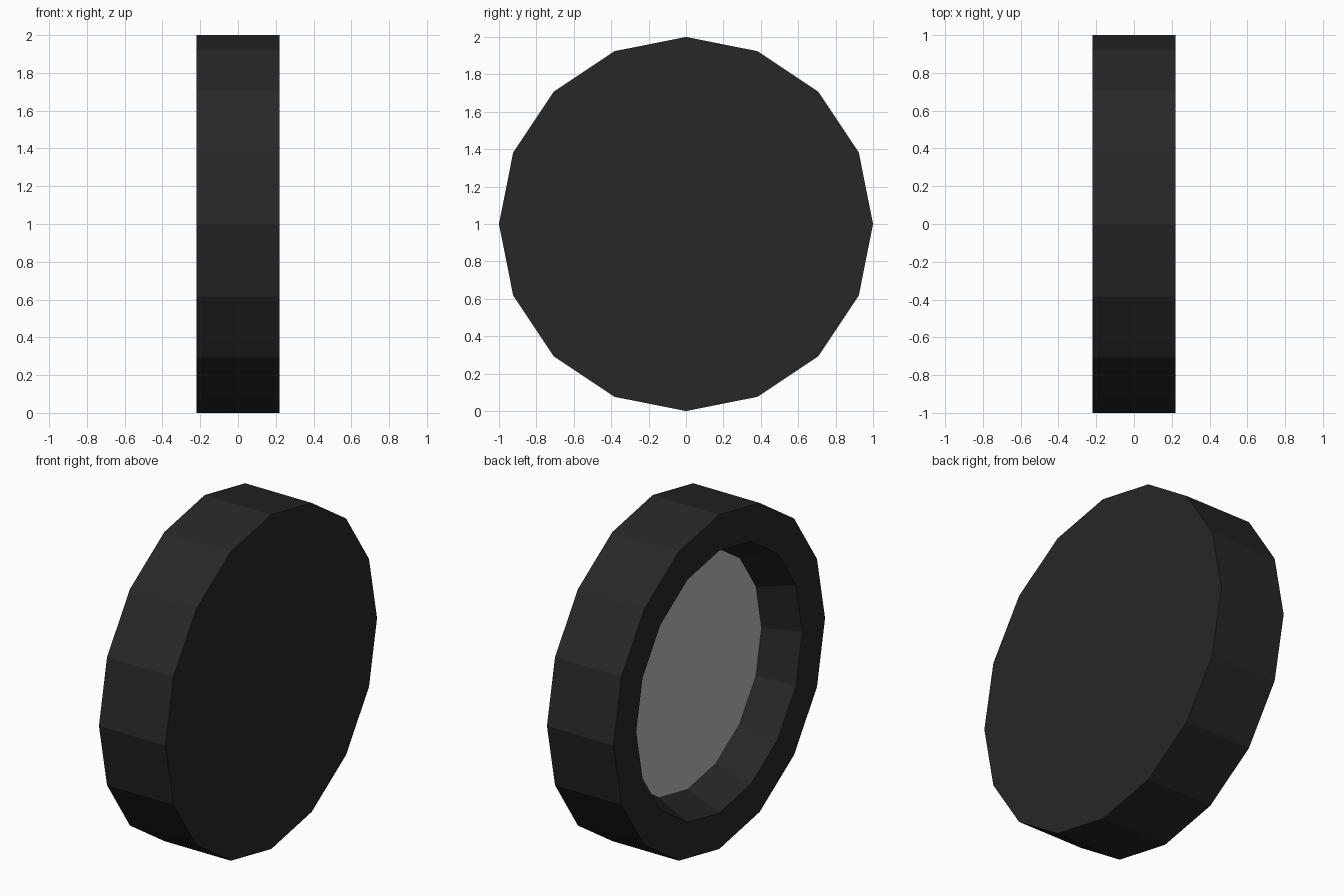
import bpy, bmesh, math
from mathutils import Vector

if "Cube" in bpy.data.objects:
    bpy.data.objects.remove(bpy.data.objects["Cube"])

SIDES = 16


def material(name, value):
    m = bpy.data.materials.new(name)
    m.diffuse_color = (value, value, value, 1.0)
    m.use_nodes = True
    m.node_tree.nodes["Principled BSDF"].inputs["Base Color"].default_value = m.diffuse_color
    return m


def lathe(name, profile, mat):
    """Revolve (x, radius) points about the x axis, capping both end rings."""
    bm = bmesh.new()
    rings = []
    for x, r in profile:
        angles = [2 * math.pi * i / SIDES for i in range(SIDES)]
        rings.append([bm.verts.new((x, r * math.cos(a), r * math.sin(a))) for a in angles])
    for a, b in zip(rings, rings[1:]):
        for i in range(SIDES):
            j = (i + 1) % SIDES
            bm.faces.new((a[i], a[j], b[j], b[i]))
    bm.faces.new(rings[0])
    bm.faces.new(rings[-1])
    bmesh.ops.recalc_face_normals(bm, faces=bm.faces)
    mesh = bpy.data.meshes.new(name)
    bm.to_mesh(mesh)
    bm.free()
    mesh.materials.append(mat)
    obj = bpy.data.objects.new(name, mesh)
    obj.location.z = 1.0
    bpy.context.collection.objects.link(obj)
    return obj


rubber = material("dark rubber", 0.02)
metal = material("grey metal", 0.5)

# Tyre: closed flat face on +x, tapered recess on -x
tyre = lathe("tyre", [(-0.01, 0.70), (-0.22, 0.785), (-0.22, 1.0), (0.22, 1.0)], rubber)

# Recess floor is the rim colour
for face in tyre.data.polygons:
    if abs(face.normal.x) > 0.99 and abs(face.center.x + 0.01) < 0.005:
        face.material_index = 1
tyre.data.materials.append(metal)
